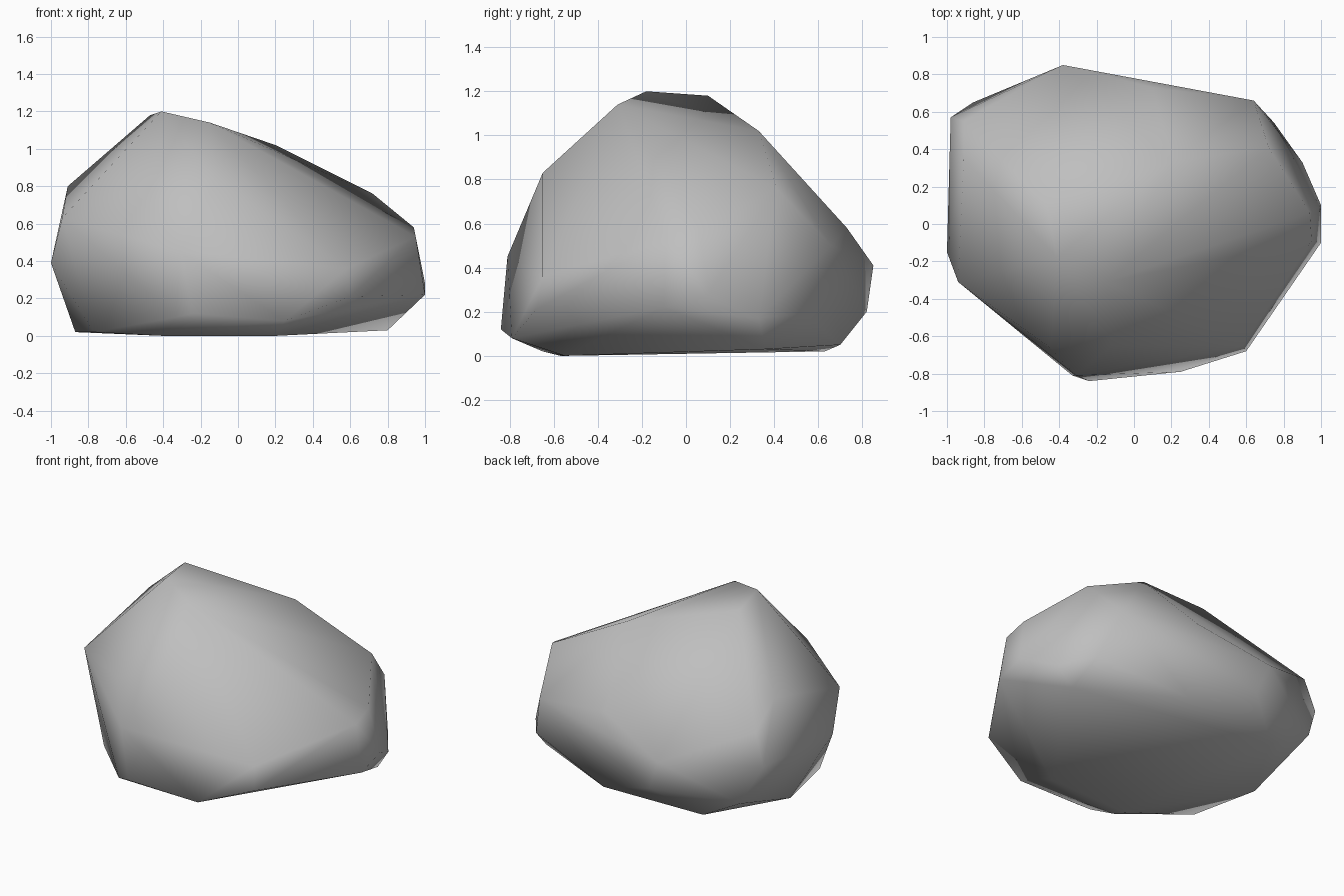
import bpy
import bmesh

# Remove the default object
default_cube = bpy.data.objects.get("Cube")
if default_cube:
    bpy.data.objects.remove(default_cube, do_unlink=True)

# Single stone colour
stone = bpy.data.materials.new("stone_grey")
stone.use_nodes = True
grey = (0.52, 0.52, 0.52, 1.0)
stone.diffuse_color = grey
stone.node_tree.nodes["Principled BSDF"].inputs["Base Color"].default_value = grey

# Corners of the boulder, in hundredths of a unit, grouped by level
base_corners = [(-87, 12, 2), (-77, -34, 2), (-39, -65, 2), (-40, -57, 0),
                (20, -55, 0), (80, 36, 3), (13, 70, 5), (-57, 63, 2)]
skirt_corners = [(-33, -81, 10), (-24, -84, 12), (25, -79, 8), (60, -68, 21),
                 (100, -10, 22), (100, 10, 28), (90, 33, 17), (75, 54, 19),
                 (-30, 82, 20), (-86, 65, 18)]
waist_corners = [(-100, -15, 39), (-94, -31, 63), (-31, -81, 45), (58, -65, 36),
                 (64, 66, 50), (-38, 85, 41), (-98, 57, 43)]
shoulder_corners = [(-91, 35, 80), (-91, 55, 64), (-45, -66, 69), (-12, -65, 83),
                    (95, -9, 53), (94, 6, 58), (72, 41, 76), (10, 73, 58)]
crown_corners = [(-41, -18, 120), (-47, 10, 118), (-15, -31, 114),
                 (20, 33, 102), (-15, 21, 109)]

# Wrap the corners in one faceted skin
mesh = bpy.data.meshes.new("boulder")
bm = bmesh.new()
for level in (base_corners, skirt_corners, waist_corners,
              shoulder_corners, crown_corners):
    for corner in level:
        bm.verts.new([value / 100 for value in corner])
hull = bmesh.ops.convex_hull(bm, input=bm.verts)
unused = {item for key in ("geom_interior", "geom_unused") for item in hull[key]
          if isinstance(item, bmesh.types.BMVert)}
bmesh.ops.delete(bm, geom=list(unused), context="VERTS")
bmesh.ops.recalc_face_normals(bm, faces=bm.faces)

# Soft shading rolls over every facet
for face in bm.faces:
    face.smooth = True
bm.to_mesh(mesh)
bm.free()
mesh.materials.append(stone)

boulder = bpy.data.objects.new("boulder", mesh)
bpy.context.collection.objects.link(boulder)
